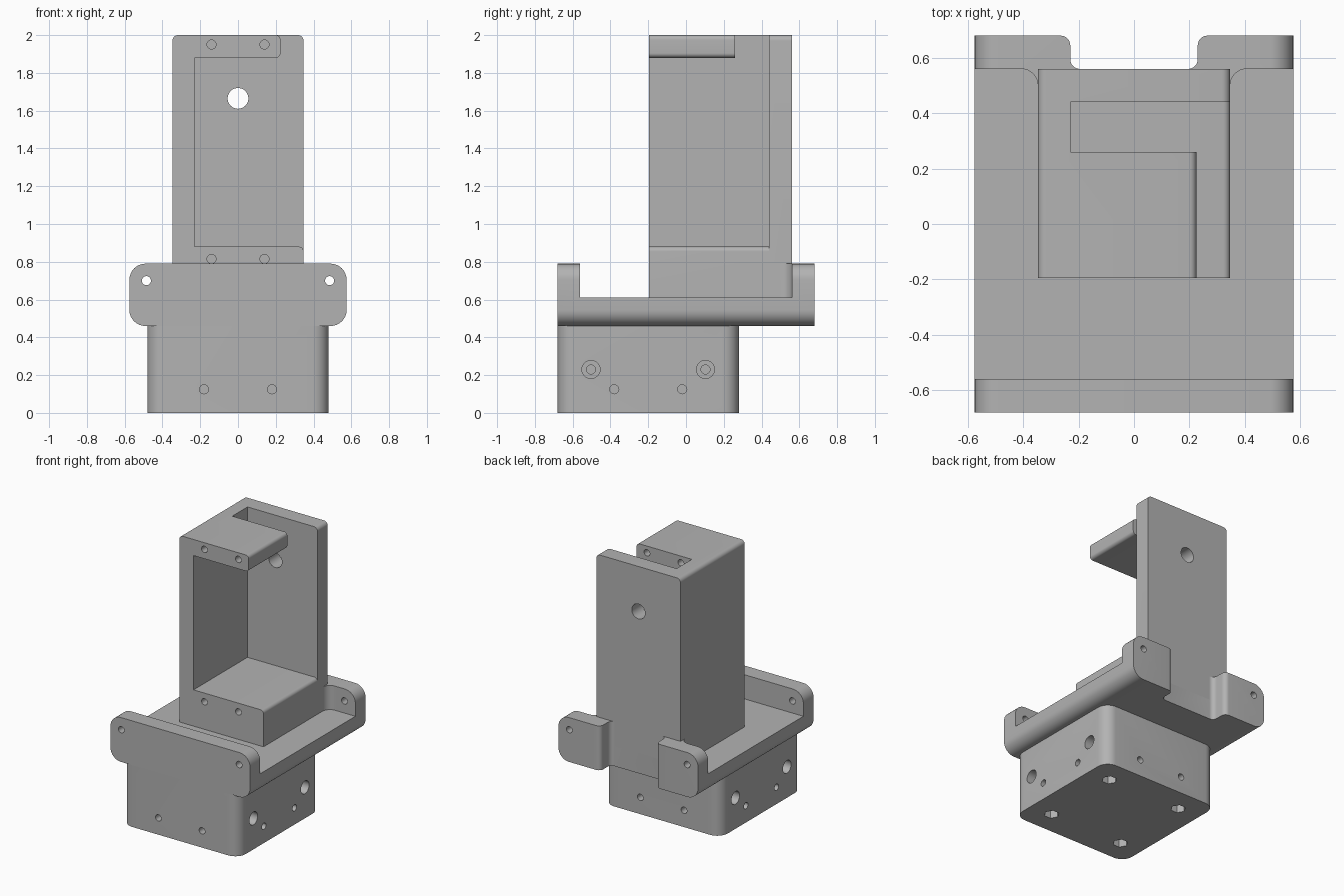
import bpy, bmesh, math
from mathutils import Vector

cube = bpy.data.objects.get("Cube")
if cube:
    bpy.data.objects.remove(cube, do_unlink=True)

grey = bpy.data.materials.new("plain grey")
grey.use_nodes = True
grey.diffuse_color = (0.45, 0.45, 0.45, 1)
grey.node_tree.nodes["Principled BSDF"].inputs["Base Color"].default_value = (0.45, 0.45, 0.45, 1)


def rounded(corners, steps=8):
    """Turn (u, v, radius) corners into an outline with arcs at the corners."""
    out = []
    for i, c in enumerate(corners):
        p = Vector(c[:2])
        r = c[2] if len(c) > 2 else 0
        if not r:
            out.append(p)
            continue
        a = (Vector(corners[i - 1][:2]) - p).normalized()
        b = (Vector(corners[(i + 1) % len(corners)][:2]) - p).normalized()
        centre = p + (a + b) * r
        for k in range(steps + 1):
            t = k / steps * math.pi / 2
            out.append(centre - b * r * math.cos(t) - a * r * math.sin(t))
    return out


def extrude(name, outline, axis, lo, hi):
    """Extrude a flat outline along the named axis from lo to hi."""
    place = {"x": lambda u, v, w: (w, u, v),
             "y": lambda u, v, w: (u, w, v),
             "z": lambda u, v, w: (u, v, w)}[axis]
    bm = bmesh.new()
    n = len(outline)
    low = [bm.verts.new(place(u, v, lo)) for u, v in outline]
    high = [bm.verts.new(place(u, v, hi)) for u, v in outline]
    bm.faces.new(low)
    bm.faces.new(high)
    for i in range(n):
        j = (i + 1) % n
        bm.faces.new((low[i], low[j], high[j], high[i]))
    bmesh.ops.recalc_face_normals(bm, faces=bm.faces)
    mesh = bpy.data.meshes.new(name)
    bm.to_mesh(mesh)
    bm.free()
    mesh.materials.append(grey)
    obj = bpy.data.objects.new(name, mesh)
    bpy.context.collection.objects.link(obj)
    return obj


def rect(u0, u1, v0, v1, r=0):
    return rounded([(u0, v0, r), (u1, v0, r), (u1, v1, r), (u0, v1, r)])


def circle(u, v, r, sides=24):
    return [Vector((u + r * math.cos(math.tau * k / sides),
                    v + r * math.sin(math.tau * k / sides))) for k in range(sides)]


def combine(obj, outline, axis, lo, hi, operation="DIFFERENCE"):
    """Cut an extruded outline from the object, or add it."""
    tool = extrude("helper", outline, axis, lo, hi)
    tool.hide_render = True
    mod = obj.modifiers.new("cut", "BOOLEAN")
    mod.operation, mod.solver, mod.object = operation, "EXACT", tool
    bpy.context.view_layer.objects.active = obj
    bpy.ops.object.modifier_apply(modifier=mod.name)
    mesh = tool.data
    bpy.data.objects.remove(tool, do_unlink=True)
    bpy.data.meshes.remove(mesh)


FRONT, BACK = -0.68, 0.68
SMALL = 0.024
MID = -0.2          # centre of the base block along y

# Base block with rounded upright corners
base = extrude("base_block", rect(-0.48, 0.48, FRONT, 0.28, 0.085), "z", 0, 0.46)
for s in (-1, 1):
    combine(base, circle(s * 0.18, 0.125, SMALL), "y", -0.7, -0.55)
    combine(base, circle(s * 0.18, 0.125, SMALL), "y", 0.15, 0.3)
    for t in (-1, 1):
        y = MID + t * 0.303
        x0, x1 = sorted((s * 0.5, s * 0.4))
        combine(base, circle(y, 0.23, 0.048), "x", x0, x1)
        x0, x1 = sorted((s * 0.45, s * 0.32))
        combine(base, circle(y, 0.23, SMALL), "x", x0, x1)
        x0, x1 = sorted((s * 0.5, s * 0.36))
        combine(base, circle(MID + t * 0.18, 0.125, SMALL), "x", x0, x1)
        combine(base, circle(s * 0.303, y, 0.052, 6), "z", -0.05, 0.12)

# Tray with raised front lip and two back tabs
tray = extrude("tray", rect(-0.575, 0.575, 0.46, 0.79, 0.085), "y", FRONT, BACK)
well = rounded([(-0.7, -0.56), (0.7, -0.56), (0.7, 0.56), (0.347, 0.56, 0.06),
                (0.347, 0.3), (-0.347, 0.3), (-0.347, 0.56, 0.06), (-0.7, 0.56)])
combine(tray, well, "z", 0.61, 1)
combine(tray, rect(-0.347, 0.347, 0.2, 0.56), "z", 0.61, 1)
notch = rounded([(-0.23, 0.56, 0.035), (0.23, 0.56, 0.035), (0.23, BACK),
                 (0.23, 0.8), (-0.23, 0.8), (-0.23, BACK)])
combine(tray, notch, "z", 0.3, 1)
for s in (-1, 1):
    # Rounded outer corner of each tab
    r = 0.035
    arc = [Vector((s * (0.23 + r - r * math.cos(k * math.pi / 16)),
                   BACK - r + r * math.sin(k * math.pi / 16))) for k in range(9)]
    arc += [Vector((s * (0.23 + r), 0.75)), Vector((s * 0.2, 0.75)), Vector((s * 0.2, BACK - r))]
    combine(tray, arc, "z", 0.3, 1)
    combine(tray, circle(s * 0.485, 0.70, SMALL), "y", -0.8, 0.8)

# Upright post: open frame joined to a full back plate
W = 0.347
frame = [(-W, 0.61), (W, 0.61), (W, 0.88, 0.025), (-0.23, 0.88), (-0.23, 1.88),
         (0.225, 1.88, 0.025), (0.225, 2, 0.025), (-W, 2, 0.03)]
post = extrude("post", rounded(frame), "y", -0.195, 0.44)
combine(post, rect(-0.23, 0.4, 0.26, 0.5), "z", 1.8, 2.1)
plate = [(-W, 0.61), (W, 0.61), (W, 2, 0.03), (-W, 2, 0.03)]
combine(post, rounded(plate), "y", 0.44, 0.56, "UNION")
combine(post, circle(0, 1.665, 0.055, 32), "y", 0.4, 0.6)
for s in (-1, 1):
    combine(post, circle(s * 0.14, 1.95, SMALL), "y", -0.3, 0.3)
    combine(post, circle(s * 0.14, 0.815, SMALL), "y", -0.3, 0.1)

# Smooth the rounded edges and keep the rest sharp
bpy.ops.object.select_all(action="DESELECT")
for obj in (base, tray, post):
    obj.select_set(True)
bpy.context.view_layer.objects.active = post
bpy.ops.object.shade_smooth_by_angle(angle=math.radians(30))
